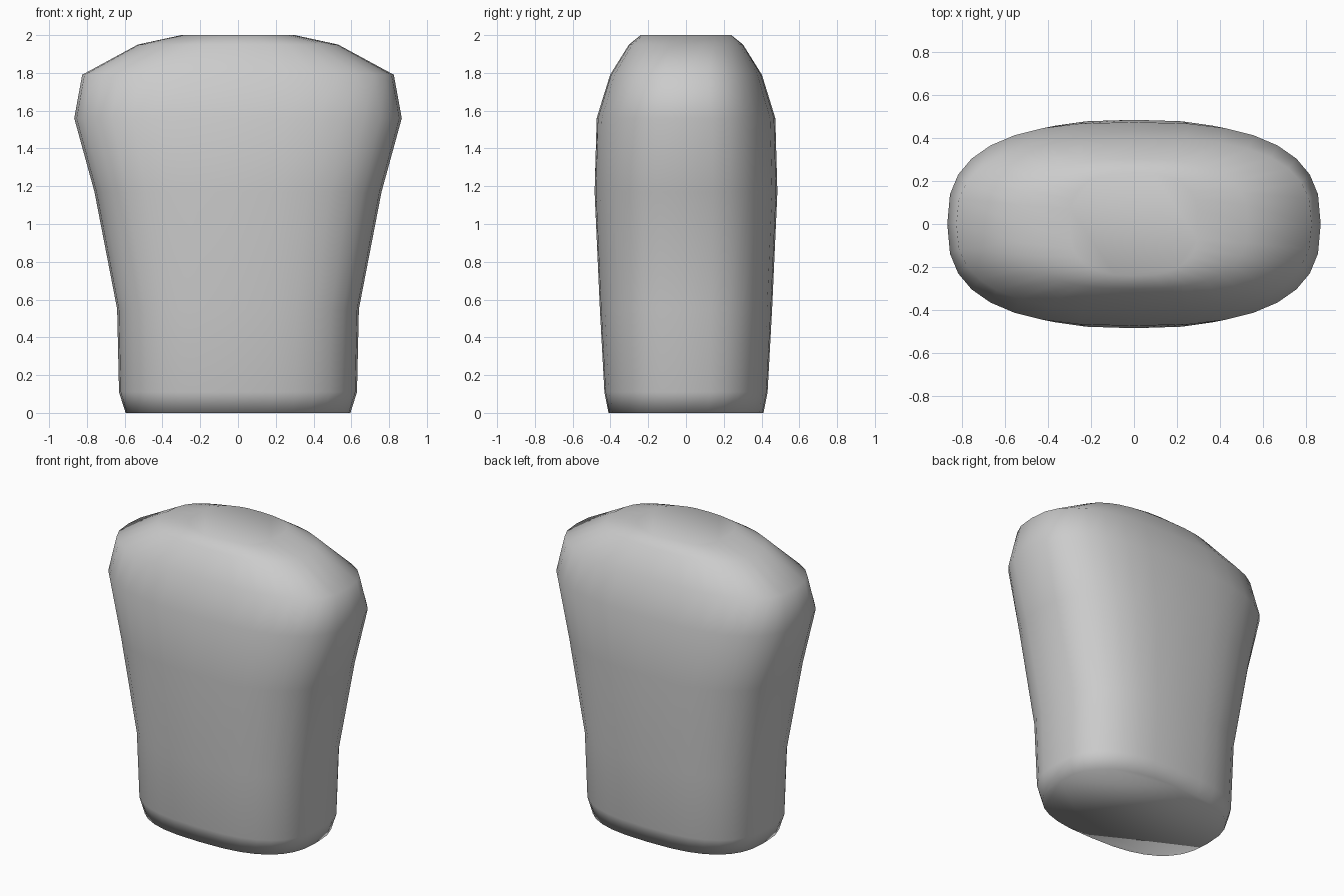
import bpy, bmesh, math

if "Cube" in bpy.data.objects:
    bpy.data.objects.remove(bpy.data.objects["Cube"])

SEGMENTS = 32
EXPONENT = 2 / 2.65   # rounded-rectangle cross-section

# Cross-sections: height, half width, half depth
SECTIONS = [
    (0.00, 0.595, 0.41), (0.11, 0.63, 0.432), (0.55, 0.64, 0.456),
    (1.17, 0.76, 0.484), (1.56, 0.867, 0.473), (1.79, 0.825, 0.402),
    (1.95, 0.53, 0.302), (2.00, 0.30, 0.24),
]


def soften(v):
    return math.copysign(abs(v) ** EXPONENT, v) if abs(v) > 1e-6 else 0.0


def add_ring(bm, z, half_x, half_y):
    angles = [2 * math.pi * i / SEGMENTS for i in range(SEGMENTS)]
    return [bm.verts.new((half_x * soften(math.cos(a)),
                          half_y * soften(math.sin(a)), z)) for a in angles]


# Torso: stacked rings joined with quads and capped at both ends
bm = bmesh.new()
rings = [add_ring(bm, *s) for s in SECTIONS]
for low, high in zip(rings, rings[1:]):
    for i in range(SEGMENTS):
        j = (i + 1) % SEGMENTS
        bm.faces.new((low[i], low[j], high[j], high[i]))
bm.faces.new(rings[0][::-1])
bm.faces.new(rings[-1])
for face in bm.faces:
    face.smooth = True

mesh = bpy.data.meshes.new("torso")
bm.to_mesh(mesh)
bm.free()
torso = bpy.data.objects.new("torso", mesh)
bpy.context.collection.objects.link(torso)
